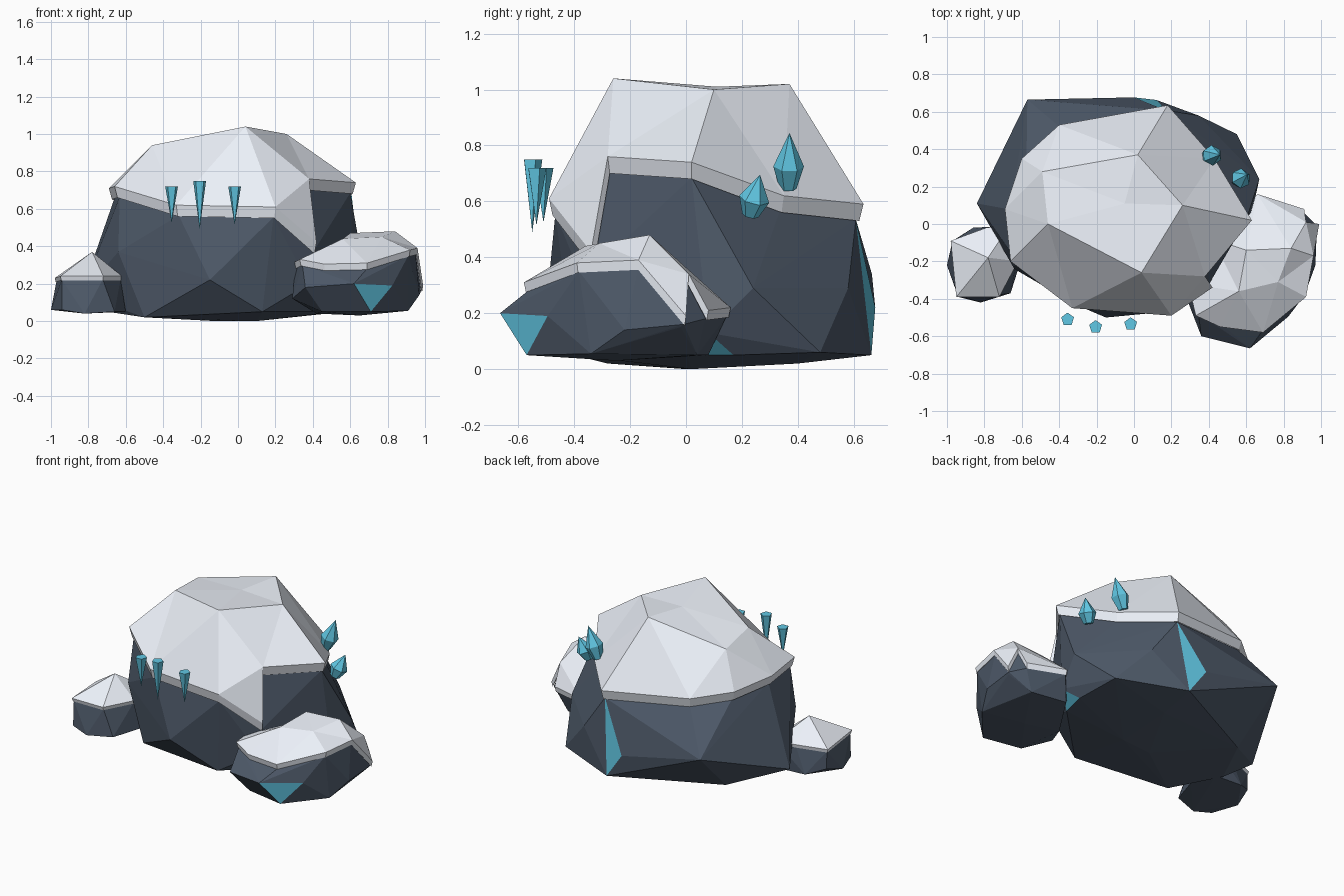
import bpy, bmesh, math
from mathutils import Vector
from mathutils.geometry import delaunay_2d_cdt

if "Cube" in bpy.data.objects:
    bpy.data.objects.remove(bpy.data.objects["Cube"])


def material(name, rgb):
    m = bpy.data.materials.new(name)
    m.diffuse_color = (*rgb, 1)
    m.use_nodes = True
    m.node_tree.nodes["Principled BSDF"].inputs["Base Color"].default_value = m.diffuse_color
    return m


ROCK = material("slate", (0.075, 0.1, 0.14))
SNOW = material("snow", (0.84, 0.88, 0.95))
ICE = material("ice", (0.12, 0.58, 0.78))


def finish(name, bm, *mats):
    bmesh.ops.recalc_face_normals(bm, faces=bm.faces[:])
    me = bpy.data.meshes.new(name)
    bm.to_mesh(me)
    bm.free()
    for m in mats:
        me.materials.append(m)
    ob = bpy.data.objects.new(name, me)
    bpy.context.collection.objects.link(ob)
    return ob


def snow_cap(name, rim, crown, thick, inset):
    """Faceted snow shell over an outline; returns the lower rim for the rock."""
    pts = [Vector(p) for p in rim + crown]
    n = len(rim)
    out = delaunay_2d_cdt([p.xy for p in pts], [], [list(range(n))], 1, 1e-5)
    tris, orig = out[2], out[3]
    top = [pts[o[0]] for o in orig]
    mid = sum(pts[:n], Vector()) / n

    def lower(p):
        q = mid + (p - mid) * inset
        return Vector((q.x, q.y, p.z - thick))

    bm = bmesh.new()
    a = [bm.verts.new(p) for p in top]
    b = [bm.verts.new(lower(p)) for p in top]
    for t in tris:
        bm.faces.new([a[i] for i in t])
        bm.faces.new([b[i] for i in reversed(t)])
    for e in [e for e in bm.edges if e.is_boundary and e.verts[0] in a]:
        i, j = (a.index(v) for v in e.verts)
        bm.faces.new([a[i], a[j], b[j], b[i]])
    finish(name, bm, SNOW)
    return [lower(p) for p in pts[:n]]


def rock(name, body, rim, seams=()):
    """Convex faceted boulder reaching up to the snow rim; seams mark icy facets."""
    bm = bmesh.new()
    mid = sum(rim, Vector()) / len(rim)
    edge = []
    for p in rim:
        q = mid + (p - mid) * 0.98
        edge.append(bm.verts.new((q.x, q.y, p.z + 0.005)))
    for p in body:
        bm.verts.new(p)
    bmesh.ops.convex_hull(bm, input=bm.verts[:])
    bm.normal_update()
    # the top is covered by the snow shell, so leave it open
    hidden = [f for f in bm.faces if f.normal.z > 0.7 and all(v in edge for v in f.verts)]
    bmesh.ops.delete(bm, geom=hidden, context='FACES')
    bmesh.ops.delete(bm, geom=[v for v in bm.verts if not v.link_faces], context='VERTS')
    for tri in seams:
        c = sum((Vector(p) for p in tri), Vector()) / 3
        min(bm.faces, key=lambda f: (f.calc_center_median() - c).length).material_index = 1
    finish(name, bm, ROCK, ICE)


def spike(name, profile, base, tip, turn=0.0, sides=5):
    """Lathe (radius, fraction along axis) rings between base and tip."""
    base, tip = Vector(base), Vector(tip)
    rot = (tip - base).to_track_quat('Z', 'Y')
    bm = bmesh.new()
    for r, t in profile:
        for k in range(sides if r else 1):
            w = turn + k * math.tau / sides
            bm.verts.new(base.lerp(tip, t) + rot @ Vector((r * math.cos(w), r * math.sin(w), 0)))
    bmesh.ops.convex_hull(bm, input=bm.verts[:])
    bmesh.ops.dissolve_limit(bm, angle_limit=0.02, verts=bm.verts[:], edges=bm.edges[:])
    finish(name, bm, ICE)


# Main boulder and its snow cap
rim = snow_cap("main_snow", [
    (-0.40, 0.53, 0.65), (-0.60, 0.35, 0.68), (-0.69, 0.08, 0.71), (-0.66, -0.20, 0.72),
    (-0.33, -0.45, 0.62), (0.20, -0.49, 0.61), (0.42, -0.34, 0.42), (0.38, -0.28, 0.76),
    (0.63, 0.02, 0.74), (0.43, 0.35, 0.62), (0.18, 0.635, 0.59)],
    [(-0.46, 0.0, 0.94), (0.04, -0.26, 1.04), (0.26, 0.10, 1.0), (0.02, 0.37, 1.02),
     (-0.49, 0.28, 0.91), (-0.05, 0.11, 1.01)], 0.06, 0.975)
A, B, C = (0.345, 0.58, 0.29), (0.0, 0.677, 0.22), (0.12, 0.663, 0.05)
P, Q, R = (0.57, 0.17, 0.05), (0.53, 0.0, 0.05), (0.635, 0.08, 0.13)
rock("main_rock", [
    A, B, C, P, Q, R, (-0.57, 0.665, 0.34), (-0.53, 0.34, 0.04), (-0.84, 0.11, 0.14),
    (-0.64, -0.24, 0.37), (-0.5, -0.28, 0.02), (-0.15, -0.5, 0.22), (0.13, -0.4, 0.05),
    (0.38, -0.32, 0.2), (-0.12, 0.0, 0.0), (0.1, 0.02, 0.0), (0.1, 0.4, 0.02),
    (0.55, 0.48, 0.06), (0.67, 0.24, 0.29), (-0.7, 0.0, 0.05)],
    rim, [(A, B, C), (P, Q, R)])

# Right boulder
rim = snow_cap("right_snow", [
    (0.33, -0.49, 0.33), (0.46, -0.55, 0.305), (0.69, -0.58, 0.31), (0.92, -0.39, 0.38),
    (0.96, -0.17, 0.39), (0.99, 0.0, 0.19), (0.92, 0.01, 0.34), (0.91, 0.08, 0.21),
    (0.66, 0.16, 0.22), (0.42, -0.08, 0.32), (0.29, -0.32, 0.31)],
    [(0.56, -0.36, 0.44), (0.77, -0.31, 0.45), (0.84, -0.13, 0.48), (0.60, -0.14, 0.47)],
    0.035, 0.98)
A, B, C = (0.62, -0.665, 0.2), (0.825, -0.495, 0.19), (0.71, -0.57, 0.05)
rock("right_rock", [
    A, B, C, (0.36, -0.6, 0.18), (0.45, -0.52, 0.05), (0.29, -0.42, 0.12),
    (0.97, -0.22, 0.14), (0.91, -0.34, 0.055), (0.97, -0.02, 0.15), (0.84, 0.04, 0.05),
    (0.6, 0.08, 0.05), (0.42, -0.2, 0.04), (0.65, -0.25, 0.03)],
    rim, [(A, B, C)])

# Left boulder
rim = snow_cap("left_snow", [
    (-0.98, -0.09, 0.23), (-0.95, -0.39, 0.24), (-0.72, -0.39, 0.24), (-0.62, -0.2, 0.24),
    (-0.66, 0.0, 0.24), (-0.79, -0.02, 0.24)], [(-0.78, -0.18, 0.37)], 0.022, 0.97)
rock("left_rock", [
    (-1.0, -0.22, 0.06), (-0.94, -0.39, 0.06), (-0.82, -0.42, 0.04), (-0.66, -0.37, 0.05),
    (-0.6, -0.18, 0.05), (-0.66, -0.02, 0.05), (-0.86, -0.02, 0.06), (-0.97, -0.09, 0.1)], rim)

# Hanging icicles along the front
for i, (x, y, hi, lo) in enumerate([(-0.355, -0.51, 0.72, 0.525),
                                    (-0.205, -0.55, 0.75, 0.49),
                                    (-0.018, -0.535, 0.72, 0.515)]):
    spike(f"icicle_{i + 1}", [(0.036, 0), (0, 1)], (x, y, hi), (x, y, lo), 0.3)

# Crystals growing on the right rear edge
GEM = [(0.03, 0), (0.055, 0.4), (0, 1)]
spike("crystal_1", GEM, (0.39, 0.365, 0.645), (0.46, 0.37, 0.845), sides=6)
spike("crystal_2", GEM, (0.55, 0.23, 0.55), (0.605, 0.265, 0.695), 0.4, sides=6)
